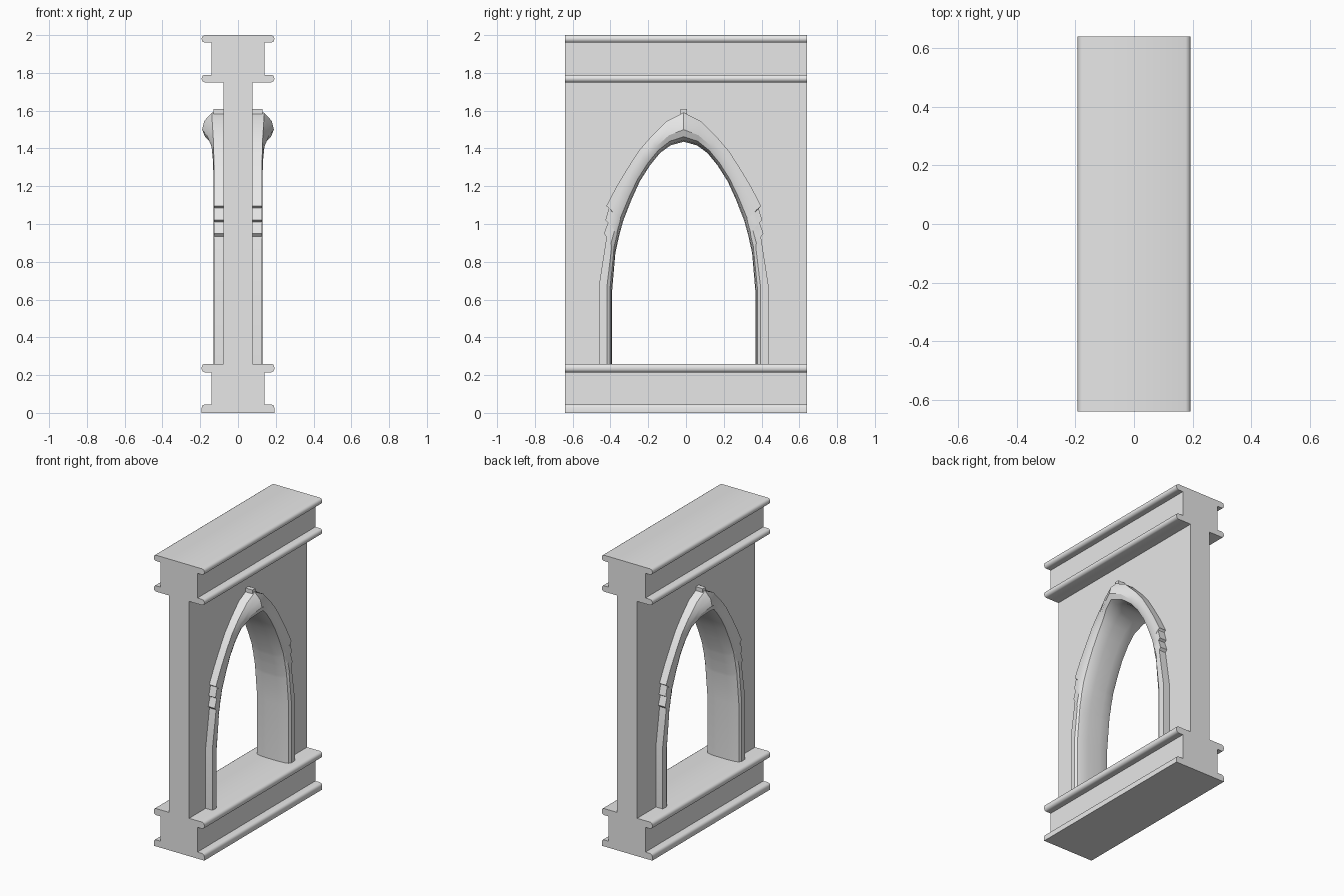
import bpy
import bmesh

default_cube = bpy.data.objects.get("Cube")
if default_cube:
    bpy.data.objects.remove(default_cube, do_unlink=True)

# Single stone colour
stone = bpy.data.materials.new("grey stone")
stone.use_nodes = True
stone_colour = (0.8, 0.8, 0.8, 1)
stone.diffuse_color = stone_colour
stone.node_tree.nodes["Principled BSDF"].inputs["Base Color"].default_value = stone_colour

ARCH_CENTRE = -0.012
HALF_LENGTH = 0.64
HALF_PANEL = 0.077


def finish(name, bm, smooth_angle=None):
    """Turn a bmesh into a named stone object."""
    bmesh.ops.recalc_face_normals(bm, faces=bm.faces[:])
    mesh = bpy.data.meshes.new(name)
    bm.to_mesh(mesh)
    bm.free()
    mesh.materials.append(stone)
    part = bpy.data.objects.new(name, mesh)
    bpy.context.collection.objects.link(part)
    if smooth_angle:
        bpy.ops.object.select_all(action="DESELECT")
        part.select_set(True)
        bpy.context.view_layer.objects.active = part
        bpy.ops.object.shade_smooth_by_angle(angle=smooth_angle)
    return part


def loft(bm, sections):
    """Skin closed sections in order and cap both ends."""
    rings = [[bm.verts.new(point) for point in section] for section in sections]
    for ring, following in zip(rings, rings[1:]):
        for i in range(len(ring)):
            j = (i + 1) % len(ring)
            bm.faces.new((ring[i], ring[j], following[j], following[i]))
    bm.faces.new(rings[0])
    bm.faces.new(rings[-1])


def lip(low, high, round_low, round_high):
    """Half profile of a projecting moulding, rounded where asked."""
    tip, inset = 0.192, 0.016
    points = []
    if round_low:
        points += [(tip - inset, low), (tip - inset * 0.3, low + inset * 0.3)]
        points += [(tip, low + inset)]
    else:
        points += [(tip, low)]
    if round_high:
        points += [(tip, high - inset), (tip - inset * 0.3, high - inset * 0.3)]
        points += [(tip - inset, high)]
    else:
        points += [(tip, high)]
    return points


def beam(name, lower_lip, upper_lip):
    """Extrude a lipped beam along the wall."""
    core = 0.14
    half = lower_lip + [(core, lower_lip[-1][1]), (core, upper_lip[0][1])] + upper_lip
    outline = half + [(-x, z) for x, z in reversed(half)]
    bm = bmesh.new()
    loft(bm, [[(x, y, z) for x, z in outline] for y in (-HALF_LENGTH, HALF_LENGTH)])
    finish(name, bm, 0.9)


beam("base_beam", lip(0, 0.045, False, True), lip(0.215, 0.26, True, True))
beam("top_beam", lip(1.75, 1.79, True, True), lip(1.96, 2, True, True))

# Arch stations: inner y, inner z, outer y, outer z, half width
stations = [
    (0.378, 0.26, 0.448, 0.26, 0.13),
    (0.378, 0.65, 0.448, 0.68, 0.13),
    (0.362, 0.84, 0.408, 0.935, 0.13),
    (0.358, 0.86, 0.422, 0.95, 0.13),
    (0.343, 0.93, 0.4, 1.01, 0.13),
    (0.339, 0.945, 0.415, 1.02, 0.13),
    (0.324, 1.0, 0.396, 1.085, 0.13),
    (0.318, 1.02, 0.41, 1.095, 0.13),
    (0.275, 1.13, 0.355, 1.2, 0.13),
    (0.232, 1.225, 0.297, 1.296, 0.13),
    (0.178, 1.31, 0.24, 1.385, 0.133),
    (0.125, 1.375, 0.178, 1.457, 0.14),
    (0.07, 1.415, 0.09, 1.545, 0.165),
    (0, 1.434, 0, 1.59, 0.19),
]


def arch_section(station, side):
    """Rounded moulding section spanning inner to outer edge."""
    inner_y, inner_z, outer_y, outer_z, width = station
    swell = (width - 0.13) / 0.06
    half = [
        (0.35 * width, 0.01),
        (0.7 * width, 0.06),
        (0.92 * width, 0.18),
        (width, 0.42),
        ((0.99 - 0.05 * swell) * width, 0.72),
        ((0.98 - 0.26 * swell) * width, 1),
    ]
    ring = half + [(-x, t) for x, t in reversed(half)]
    return [
        (x,
         ARCH_CENTRE + side * (inner_y + (outer_y - inner_y) * t),
         inner_z + (outer_z - inner_z) * t)
        for x, t in ring
    ]


# Pointed arch moulding, with the second half mirrored from the first
bm = bmesh.new()
near_half = [arch_section(station, -1) for station in stations]
far_half = [arch_section(station, 1) for station in reversed(stations[:-1])]
loft(bm, near_half + far_half)
finish("arch_moulding", bm, 0.55)

# Wall panel with the opening hidden halfway inside the moulding
opening = [((a + c) / 2, (b + d) / 2) for a, b, c, d, width in stations]
opening[0] = (opening[0][0], 0.26)
edge = [(ARCH_CENTRE - y, z) for y, z in opening]
edge += [(ARCH_CENTRE + y, z) for y, z in reversed(opening[:-1])]
edge += [(HALF_LENGTH, 0.26), (HALF_LENGTH, 1.75)]
edge += [(-HALF_LENGTH, 1.75), (-HALF_LENGTH, 0.26)]
bm = bmesh.new()
loft(bm, [[(x, y, z) for y, z in edge] for x in (-HALF_PANEL, HALF_PANEL)])
finish("wall_panel", bm)

# Small crest on the point of the arch
bm = bmesh.new()
crest = [(-0.016, 1.56), (0.016, 1.56), (0.016, 1.608), (-0.016, 1.608)]
loft(bm, [[(x, ARCH_CENTRE + y, z) for y, z in crest] for x in (-0.13, 0.13)])
finish("arch_crest", bm)
